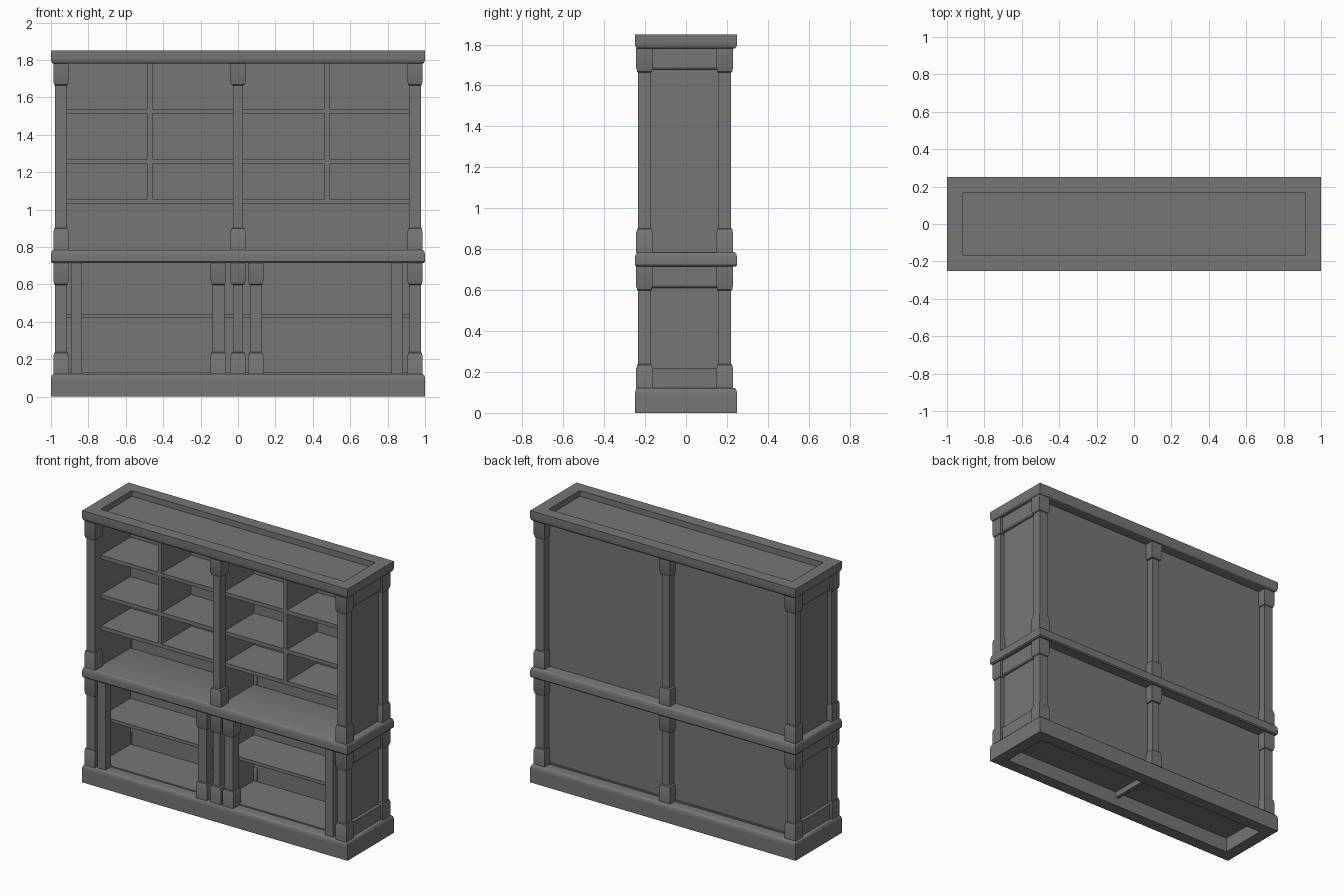
import bpy, bmesh, math

if "Cube" in bpy.data.objects:
    bpy.data.objects.remove(bpy.data.objects["Cube"], do_unlink=True)

GREY = (0.18, 0.18, 0.18, 1)
paint = bpy.data.materials.new("dark_grey_paint")
paint.use_nodes = True
paint.diffuse_color = GREY
paint.node_tree.nodes["Principled BSDF"].inputs["Base Color"].default_value = GREY


def finish(name, bm, bevel=0):
    bmesh.ops.recalc_face_normals(bm, faces=bm.faces)
    mesh = bpy.data.meshes.new(name)
    bm.to_mesh(mesh)
    bm.free()
    mesh.materials.append(paint)
    obj = bpy.data.objects.new(name, mesh)
    bpy.context.collection.objects.link(obj)
    if bevel:
        mod = obj.modifiers.new("bevel", 'BEVEL')
        mod.width, mod.segments = bevel, 3
    bpy.ops.object.select_all(action='DESELECT')
    bpy.context.view_layer.objects.active = obj
    obj.select_set(True)
    bpy.ops.object.shade_smooth_by_angle(angle=math.radians(35))


def box(name, x, y, z, bevel=0):
    """Board given by its (low, high) range on each axis."""
    bm = bmesh.new()
    bmesh.ops.create_cube(bm, size=1)
    for v in bm.verts:
        for i, (lo, hi) in enumerate((x, y, z)):
            v.co[i] = hi if v.co[i] > 0 else lo
    finish(name, bm, bevel)


def loft(name, sections, cx=0, cy=0, closed=False):
    """Stack of rectangles (half x, half y, z); closed joins last to first."""
    bm = bmesh.new()
    rings = [[bm.verts.new((cx + sx * hx, cy + sy * hy, z))
              for sx, sy in ((-1, -1), (1, -1), (1, 1), (-1, 1))]
             for hx, hy, z in sections]
    pairs = list(zip(rings, rings[1:]))
    if closed:
        pairs.append((rings[-1], rings[0]))
    else:
        bm.faces.new(rings[0])
        bm.faces.new(rings[-1])
    for a, b in pairs:
        for i in range(4):
            j = (i + 1) % 4
            bm.faces.new((a[i], a[j], b[j], b[i]))
    finish(name, bm)


def moulding(name, profile, hollow=True):
    """Band around the cabinet; profile is (inset, z) from bottom to top."""
    if hollow:
        rim = 0.083
        profile = profile + [(rim, profile[-1][1]), (rim, profile[0][1])]
    loft(name, [(1 - d, 0.25 - d, z) for d, z in profile], closed=hollow)


def post(name, x, y, z0, z1, shaft=0.032):
    """Square post with a block at each end, chamfered towards the shaft."""
    block = 0.041
    half = [(block, 0), (block, 0.098), (block - 0.004, 0.106),
            (block - 0.004, 0.114), (shaft, 0.118)]
    steps = [(h, z0 + d) for h, d in half] + [(h, z1 - d) for h, d in reversed(half)]
    loft(name, [(h, h, z) for h, z in steps], x, y)


def curve(z, dz, r=0.014, steps=4):
    """Quarter-round from the full face at z to inset r at z + dz."""
    return [(r * (1 - math.cos(i * math.pi / 2 / steps)),
             z + dz * math.sin(i * math.pi / 2 / steps)) for i in range(steps + 1)]


# Horizontal mouldings
moulding("plinth", [(0, 0), (0, 0.085)] + curve(0.092, 0.03, 0.016))
moulding("waist_moulding", [(0.006, 0.715), (0, 0.722)] + curve(0.75, 0.035), hollow=False)
moulding("cornice", curve(1.81, -0.03)[::-1] + [(0, 1.85)])

# Floor, roof and back
box("cabinet_floor", (-0.93, 0.93), (-0.18, 0.18), (0.10, 0.13))
box("floor_strut", (-0.012, 0.012), (-0.17, 0.17), (0.06, 0.11))
box("roof_panel", (-0.93, 0.93), (-0.18, 0.18), (1.782, 1.81))

LEVELS = {"lower": (0.12, 0.716), "upper": (0.784, 1.782)}
FRONT, BACK = -0.203, 0.189

for level, (z0, z1) in LEVELS.items():
    # Back panel and centre partition
    box(level + "_back_panel", (-0.94, 0.94), (0.15, 0.17), (z0, z1))
    box(level + "_centre_partition", (-0.015, 0.015), (-0.18, 0.16), (z0, z1))
    # Posts at the corners and in the middle
    for place, y in (("front", FRONT), ("back", BACK)):
        post(f"{level}_{place}_centre_post", 0, y, z0, z1, 0.028)
        for side, s in (("left", 1), ("right", -1)):
            post(f"{level}_{place}_{side}_post", s * 0.946, y, z0, z1)
    # Side panels with rounded top rails
    for side, s in (("left", 1), ("right", -1)):
        span = lambda a, b: tuple(sorted((s * a, s * b)))
        box(f"{level}_{side}_panel", span(0.915, 0.95), (-0.2, 0.18), (z0, z1))
        box(f"{level}_{side}_top_rail", span(0.93, 0.972), (-0.18, 0.17),
            (z1 - 0.105, z1 + 0.02), 0.014)
        if level == "lower":
            box(f"lower_{side}_bottom_rail", span(0.93, 0.972), (-0.18, 0.17), (0.09, 0.22))

# Upper shelves and dividers
for side, s in (("left", 1), ("right", -1)):
    across = tuple(sorted((s * 0.01, s * 0.92)))
    for i, z in enumerate((1.03, 1.245, 1.513)):
        box(f"upper_{side}_shelf_{i + 1}", across, (-0.17, 0.16), (z, z + 0.026))
    mid = 0.476 if s > 0 else -0.471
    box(f"upper_{side}_divider", (mid - 0.0135, mid + 0.0135), (-0.17, 0.16), (1.04, 1.782))

    # Lower shelf, inner stile and flanking post
    box(f"lower_{side}_shelf", across, (-0.165, 0.16), (0.42, 0.442))
    stile = 0.849 if s > 0 else -0.864
    box(f"lower_{side}_stile", (stile - 0.03, stile + 0.03), (-0.235, -0.178), (0.12, 0.716))
    post(f"lower_{side}_flanking_post", 0.095 if s > 0 else -0.105, FRONT, *LEVELS["lower"])
